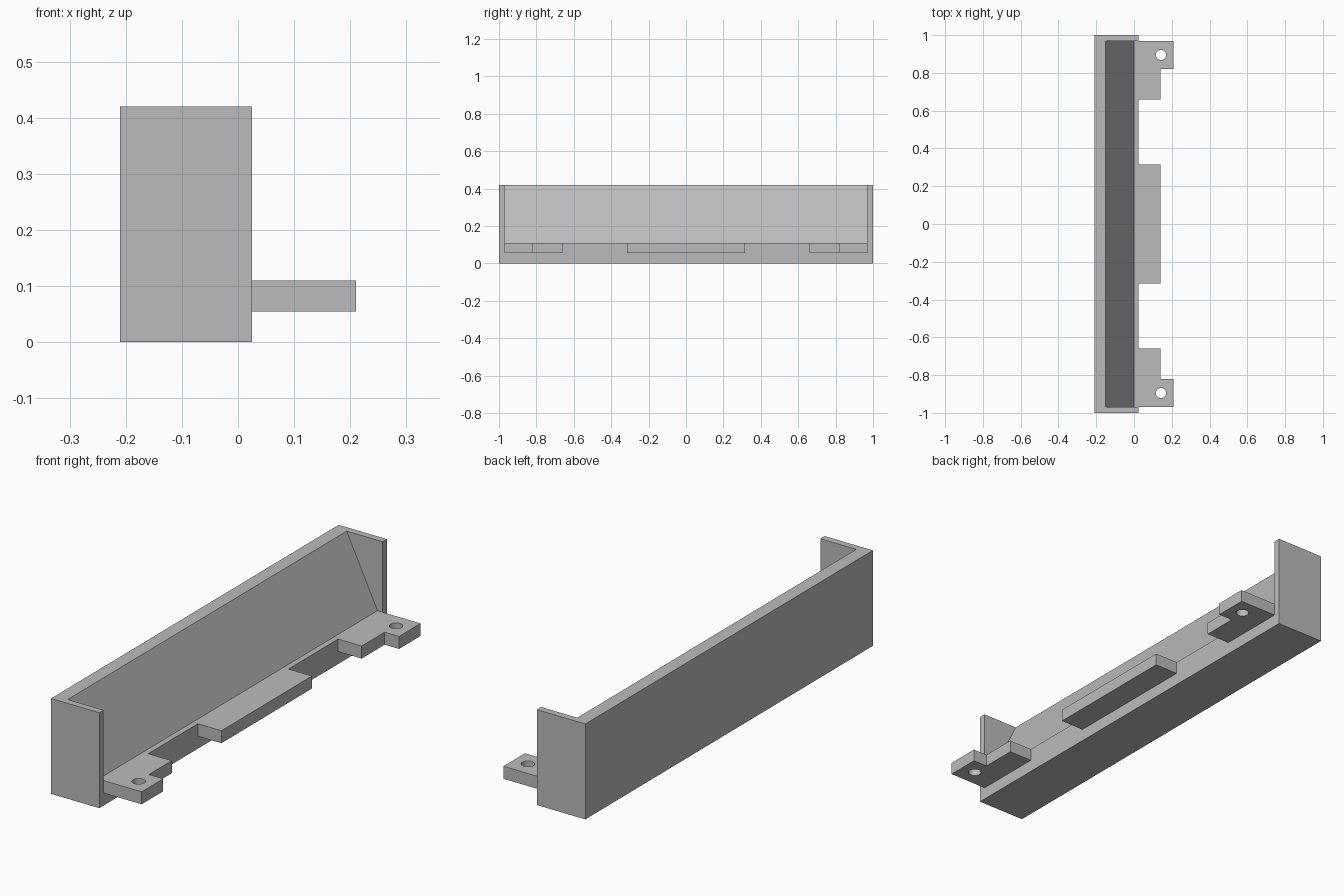
import bpy
import bmesh
from mathutils import Matrix, Vector

if "Cube" in bpy.data.objects:
    bpy.data.objects.remove(bpy.data.objects["Cube"])

grey = bpy.data.materials.new("plain grey")
grey.use_nodes = True
GREY = (0.5, 0.5, 0.5, 1)
grey.diffuse_color = GREY
grey.node_tree.nodes["Principled BSDF"].inputs["Base Color"].default_value = GREY

HALF_LENGTH, INNER = 1.0, 0.97
BACK, FRONT, HEIGHT = -0.21, 0.025, 0.42
TAB_LOW, FLOOR = 0.055, 0.11


def prism(name, points, depth):
    """Extrude a closed outline along a vector."""
    bm = bmesh.new()
    face = bm.faces.new([bm.verts.new(p) for p in points])
    ext = bmesh.ops.extrude_face_region(bm, geom=[face])
    verts = [v for v in ext["geom"] if isinstance(v, bmesh.types.BMVert)]
    bmesh.ops.translate(bm, vec=Vector(depth), verts=verts)
    bmesh.ops.recalc_face_normals(bm, faces=bm.faces)
    return add_object(name, bm)


def add_object(name, bm):
    mesh = bpy.data.meshes.new(name)
    bm.to_mesh(mesh)
    bm.free()
    mesh.materials.append(grey)
    obj = bpy.data.objects.new(name, mesh)
    bpy.context.collection.objects.link(obj)
    return obj


def combine(target, tool, operation):
    """Apply a boolean and discard the tool object."""
    mod = target.modifiers.new(operation.lower(), "BOOLEAN")
    mod.operation, mod.solver, mod.object = operation, "EXACT", tool
    bpy.context.view_layer.objects.active = target
    bpy.ops.object.modifier_apply(modifier=mod.name)
    bpy.data.objects.remove(tool)


def along_y(outline, half):
    return [(x, -half, z) for x, z in outline], (0, 2 * half, 0)


# Solid tray block
bracket = prism("tray_bracket", *along_y(
    [(BACK, 0), (FRONT, 0), (FRONT, HEIGHT), (BACK, HEIGHT)], HALF_LENGTH))

# Open trough with sloping back, leaving an end plate on each side
slope = Vector((-0.15, HEIGHT)) - Vector((0, FLOOR))
over = Vector((0, FLOOR)) + slope * 1.2
trough = prism("trough_cutter", *along_y(
    [(0, FLOOR), (0.1, FLOOR), (0.1, over.y), tuple(over)], INNER))
combine(bracket, trough, "DIFFERENCE")

# Mounting tabs
thickness = (0, 0, FLOOR - TAB_LOW)
root, short, long = 0.0, 0.14, 0.21
middle = [(root, -0.315), (short, -0.315), (short, 0.315), (root, 0.315)]
end = [(root, 0.66), (short, 0.66), (short, 0.82),
       (long, 0.82), (long, INNER), (root, INNER)]
for outline in (middle, end, [(x, -y) for x, y in end]):
    tab = prism("tab", [(x, y, TAB_LOW) for x, y in outline], thickness)
    combine(bracket, tab, "UNION")

# Screw holes
for side in (-1, 1):
    bm = bmesh.new()
    bmesh.ops.create_cone(
        bm, cap_ends=True, segments=32, radius1=0.027, radius2=0.027, depth=0.2,
        matrix=Matrix.Translation((0.143, side * 0.895, FLOOR)))
    combine(bracket, add_object("hole_cutter", bm), "DIFFERENCE")

bpy.ops.object.select_all(action="DESELECT")
bracket.select_set(True)
bpy.context.view_layer.objects.active = bracket
bpy.ops.object.shade_smooth_by_angle()
